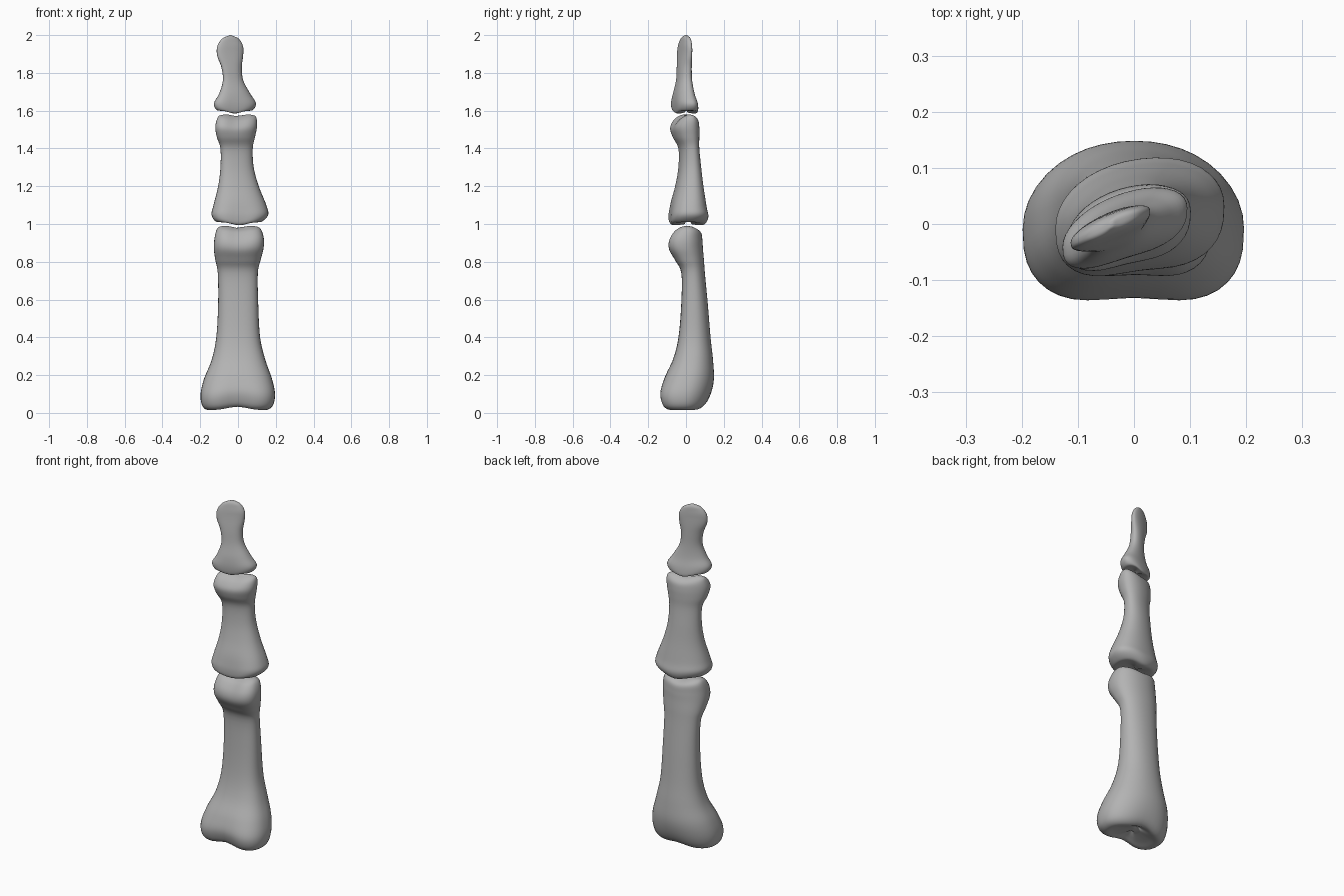
import bpy
import math
from mathutils import Vector

SEGMENTS = 40      # points around each section
STEPS = 5          # smoothing rows between two profile rows

cube = bpy.data.objects.get("Cube")
if cube:
    bpy.data.objects.remove(cube, do_unlink=True)

bone_grey = bpy.data.materials.new("bone grey")
bone_grey.use_nodes = True
colour = (0.45, 0.45, 0.45, 1)
bone_grey.diffuse_color = colour
bone_grey.node_tree.nodes["Principled BSDF"].inputs["Base Color"].default_value = colour


def spline(rows):
    """Smooth a list of profile rows with a Catmull-Rom curve."""
    rows = [Vector(row) for row in rows]
    padded = [rows[0]] + rows + [rows[-1]]
    result = []
    for before, start, end, after in zip(padded, padded[1:], padded[2:], padded[3:]):
        for step in range(STEPS):
            t = step / STEPS
            result.append(0.5 * (2 * start + (end - before) * t
                                 + (2 * before - 5 * start + 4 * end - after) * t ** 2
                                 + (3 * start - before - 3 * end + after) * t ** 3))
    return result + [rows[-1]]


def power(value, exponent):
    return math.copysign(abs(value) ** exponent, value)


def fade(value):
    value = min(max(value, 0), 1)
    return value * value * (3 - 2 * value)


def make_bone(name, rows, skew, hollow, base_notch, head_notch):
    """Loft a bone from rows of height, left, right, front and back limits.

    skew: sideways slope of the sections at base and head
    hollow: depth of the palm side groove at base and head
    notches: how far the middle of each joint face is raised or sunk
    """
    low = min(row[0] for row in rows)
    high = max(row[0] for row in rows)
    verts, faces = [], []
    sections = spline(rows)
    for z, x_min, x_max, y_min, y_max in sections:
        along = (z - low) / (high - low)
        slope = skew[0] + (skew[1] - skew[0]) * along
        near_base = fade(1 - along * 4)
        near_head = fade(along * 4 - 3)
        groove = hollow[0] * near_base + hollow[1] * near_head
        lift = base_notch * near_base - head_notch * near_head
        mid_x, half_x = (x_min + x_max) / 2, (x_max - x_min) / 2
        mid_y, half_y = (y_min + y_max) / 2, (y_max - y_min) / 2
        slant = min(slope * half_x, half_y * 0.75)
        depth = math.sqrt(max(half_y ** 2 - slant ** 2, 0))
        for i in range(SEGMENTS):
            angle = math.tau * i / SEGMENTS
            c, s = math.cos(angle), math.sin(angle)
            roundness = 0.95 if s > 0 else 0.75
            u, v = power(c, roundness), power(s, roundness)
            centre = math.exp(-(u / 0.5) ** 2)
            v += groove * centre * max(0, -s)
            verts.append((mid_x + half_x * u,
                          mid_y + depth * v + slant * u,
                          z + lift * centre))

    for ring in range(len(sections) - 1):
        for i in range(SEGMENTS):
            a = ring * SEGMENTS + i
            b = ring * SEGMENTS + (i + 1) % SEGMENTS
            faces.append((a, b, b + SEGMENTS, a + SEGMENTS))
    # Close the small end rings
    faces.append(tuple(reversed(range(SEGMENTS))))
    faces.append(tuple(range(len(verts) - SEGMENTS, len(verts))))

    mesh = bpy.data.meshes.new(name)
    mesh.from_pydata(verts, [], faces)
    mesh.materials.append(bone_grey)
    mesh.shade_smooth()
    bpy.context.collection.objects.link(bpy.data.objects.new(name, mesh))


# Long lower bone with a dished base and a double knuckle on top
make_bone("lower_finger_bone", [
    (.04, -.02, .02, -.02, .03),
    (.025, -.1, .1, -.07, .05),
    (.015, -.16, .15, -.11, .08),
    (.04, -.19, .185, -.14, .11),
    (.1, -.198, .196, -.15, .135),
    (.18, -.18, .18, -.12, .148),
    (.28, -.14, .145, -.07, .143),
    (.4, -.115, .117, -.04, .13),
    (.58, -.105, .107, -.025, .115),
    (.74, -.107, .105, -.025, .1),
    (.81, -.12, .12, -.06, .095),
    (.87, -.128, .135, -.097, .09),
    (.92, -.125, .137, -.098, .087),
    (.965, -.115, .125, -.07, .08),
    (.985, -.1, .105, -.035, .05),
    (.99, -.07, .07, -.01, .02),
], (0, 0), (.18, .18), .018, .012)

# Middle bone, slightly turned
make_bone("middle_finger_bone", [
    (1.015, -.02, .04, -.01, .03),
    (1.01, -.08, .1, -.06, .07),
    (1.015, -.12, .13, -.09, .1),
    (1.05, -.14, .16, -.095, .118),
    (1.1, -.13, .15, -.083, .108),
    (1.2, -.105, .11, -.055, .092),
    (1.3, -.093, .083, -.038, .08),
    (1.4, -.093, .078, -.038, .07),
    (1.46, -.112, .09, -.067, .07),
    (1.51, -.12, .1, -.082, .07),
    (1.55, -.113, .1, -.065, .065),
    (1.573, -.1, .09, -.035, .045),
    (1.58, -.07, .06, -.01, .02),
], (.12, .25), (.12, .2), -.016, .01)

# Small fingertip bone, turned the most
make_bone("fingertip_bone", [
    (1.605, -.03, .01, -.01, .01),
    (1.6, -.08, .05, -.045, .045),
    (1.605, -.115, .08, -.068, .062),
    (1.64, -.127, .095, -.075, .062),
    (1.69, -.1, .065, -.065, .045),
    (1.76, -.08, .028, -.05, .032),
    (1.83, -.088, .02, -.046, .03),
    (1.89, -.11, .027, -.045, .032),
    (1.94, -.11, .027, -.04, .032),
    (1.98, -.085, .005, -.027, .025),
    (1.997, -.05, -.03, -.01, .01),
    (2, -.042, -.038, -.002, .002),
], (.3, .42), (.12, 0), -.015, 0)
